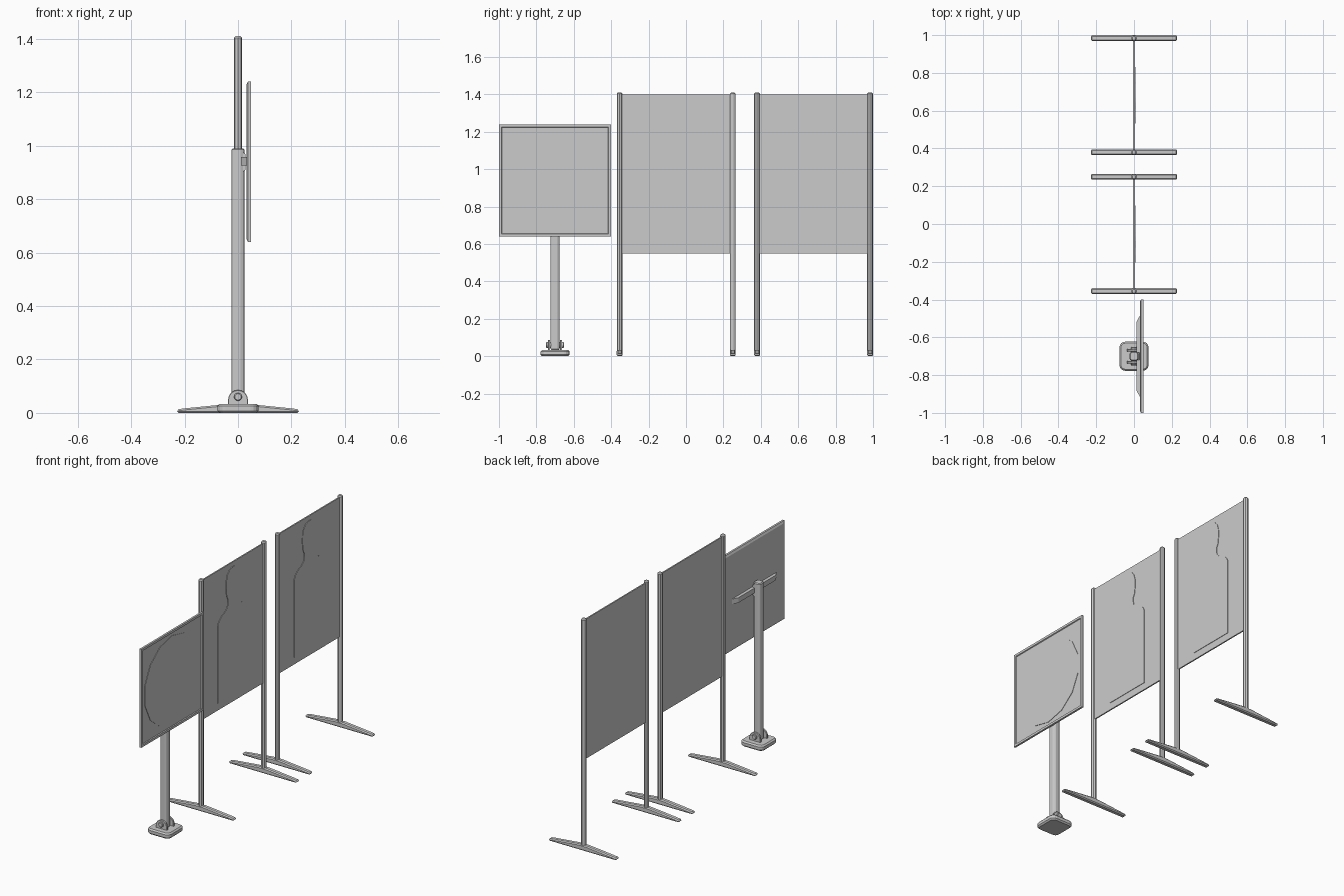
import bpy, bmesh, math
from mathutils import Vector

if "Cube" in bpy.data.objects:
    bpy.data.objects.remove(bpy.data.objects["Cube"])


def extruded(name, pts, axis, a, b, bevel=0.0, segs=1):
    """Extrude a 2D outline from a to b. axis 'X': pts=(y,z), 'Y': (x,z), 'Z': (x,y)."""
    place = {'X': lambda p: (a, p[0], p[1]),
             'Y': lambda p: (p[0], a, p[1]),
             'Z': lambda p: (p[0], p[1], a)}[axis]
    shift = Vector([(b - a) if c == axis else 0 for c in 'XYZ'])
    bm = bmesh.new()
    face = bm.faces.new([bm.verts.new(place(p)) for p in pts])
    new = bmesh.ops.extrude_face_region(bm, geom=[face])['geom']
    bmesh.ops.translate(bm, vec=shift, verts=[g for g in new if isinstance(g, bmesh.types.BMVert)])
    bmesh.ops.recalc_face_normals(bm, faces=bm.faces)
    mesh = bpy.data.meshes.new(name)
    bm.to_mesh(mesh)
    bm.free()
    ob = bpy.data.objects.new(name, mesh)
    bpy.context.collection.objects.link(ob)
    if bevel:
        mod = ob.modifiers.new("bevel", 'BEVEL')
        mod.width, mod.segments, mod.limit_method = bevel, segs, 'ANGLE'
        mod.angle_limit = math.radians(40)
    return ob


def rect(u0, u1, v0, v1):
    return [(u0, v0), (u1, v0), (u1, v1), (u0, v1)]


def ngon(cu, cv, r, n, turn=0.0):
    return [(cu + r * math.cos(2 * math.pi * (i + turn) / n),
             cv + r * math.sin(2 * math.pi * (i + turn) / n)) for i in range(n)]


def rounded(cu, cv, h, r, n=4):
    pts = []
    for k, (su, sv) in enumerate([(1, 1), (-1, 1), (-1, -1), (1, -1)]):
        for i in range(n + 1):
            t = math.pi / 2 * (k + i / n)
            pts.append((cu + su * (h - r) + r * math.cos(t), cv + sv * (h - r) + r * math.sin(t)))
    return pts


# Half outline of the human silhouette (sideways offset, height)
HALF = [(0.15, 0.593), (0.15, 1.065), (0.14, 1.088), (0.115, 1.11), (0.075, 1.128),
        (0.058, 1.145), (0.052, 1.17), (0.053, 1.19), (0.065, 1.215), (0.07, 1.26),
        (0.069, 1.305), (0.058, 1.342), (0.038, 1.363), (0.013, 1.372)]
FOOT = [(0.228, 0.0), (0.228, 0.013), (0.2, 0.017), (0.03, 0.034)]


def target_stand(tag, y0, y1):
    mid = (y0 + y1) / 2
    extruded("target_panel_" + tag, rect(y0, y1, 0.55, 1.4), 'X', -0.004, 0.004)
    outline = [(mid + d, z) for d, z in HALF] + [(mid - d, z) for d, z in reversed(HALF)]
    extruded("silhouette_" + tag, outline, 'X', 0.002, 0.007)
    profile = FOOT + [(-x, z) for x, z in reversed(FOOT)]
    for side, y in (("left", y0), ("right", y1)):
        extruded(f"post_{tag}_{side}", ngon(0, y, 0.0165, 8, 0.5), 'Z', 0.01, 1.41, 0.006)
        extruded(f"foot_{tag}_{side}", profile, 'Y', y - 0.0155, y + 0.0155, 0.006)


target_stand("near", -0.355, 0.25)
target_stand("far", 0.38, 0.984)

# Sign base: rounded plate with chamfered top
PY = -0.70
base = extruded("sign_base", rounded(0, PY, 0.077, 0.03), 'Z', 0.0, 0.034, 0.008)

# Sign post
extruded("sign_post", [(x, y + PY) for x, y in rounded(0, 0, 0.024, 0.009, 1)],
         'Z', 0.034, 0.99, 0.005)

# Hinge lugs with bolts on both sides of the post
LUG = [(0.038, 0.03)] + [(0.037 * math.cos(t * math.pi / 8), 0.05 + 0.036 * math.sin(t * math.pi / 8))
                         for t in range(9)] + [(-0.038, 0.03)]
for side, s in (("left", -1), ("right", 1)):
    extruded("hinge_lug_" + side, LUG, 'Y', PY + s * 0.026, PY + s * 0.038, 0.002)
    extruded("hinge_bolt_" + side, ngon(0, 0.06, 0.015, 12), 'Y', PY + s * 0.02, PY + s * 0.048, 0.003)

# Bracket and tapered arm holding the board
extruded("bracket", [(0.015, 0.90), (0.028, 0.91), (0.028, 0.968), (0.015, 0.978)],
         'Y', PY - 0.02, PY + 0.02)
extruded("bracket_arm", [(0.034, PY - 0.22), (0.012, PY - 0.18), (0.012, PY + 0.18), (0.034, PY + 0.22)],
         'Z', 0.926, 0.957)

# Sign board: chamfered back, raised rim, recessed front
bm = bmesh.new()
rings = []
for x, h in ((0.031, 0.288), (0.037, 0.30), (0.049, 0.30), (0.049, 0.286), (0.044, 0.283)):
    rings.append([bm.verts.new((x, PY + a * h, 0.94 + b * h))
                  for a, b in ((-1, -1), (1, -1), (1, 1), (-1, 1))])
for r0, r1 in zip(rings, rings[1:]):
    for i in range(4):
        j = (i + 1) % 4
        bm.faces.new((r0[i], r0[j], r1[j], r1[i]))
bm.faces.new(rings[0])
bm.faces.new(rings[-1])
bmesh.ops.recalc_face_normals(bm, faces=bm.faces)
mesh = bpy.data.meshes.new("sign_board")
bm.to_mesh(mesh)
bm.free()
bpy.context.collection.objects.link(bpy.data.objects.new("sign_board", mesh))

# Round target face on the board
extruded("round_target", ngon(PY, 0.94, 0.268, 14, 0.5), 'X', 0.043, 0.0465)
